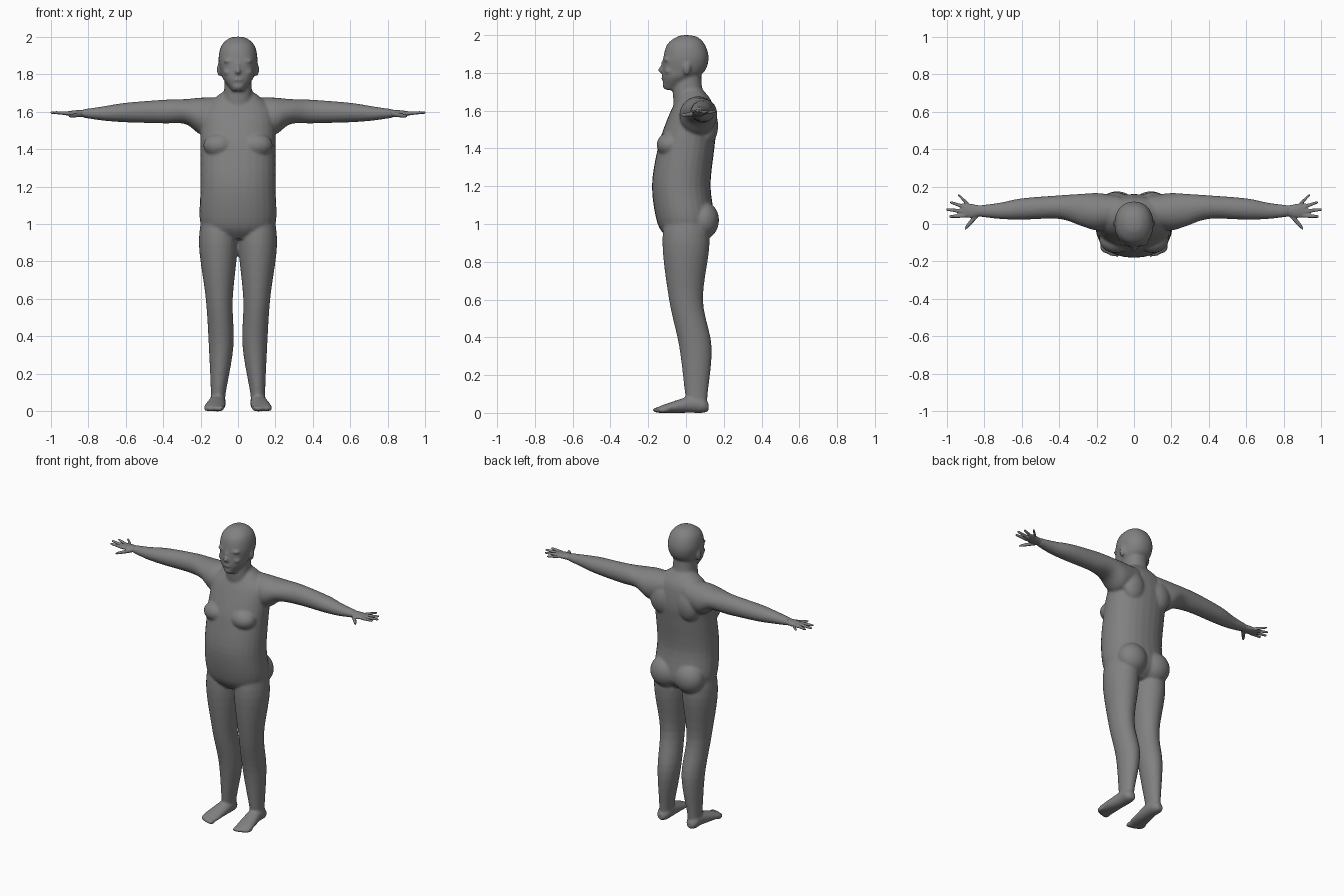
import bpy, bmesh, math
from mathutils import Matrix, Vector

cube = bpy.data.objects.get("Cube")
if cube:
    bpy.data.objects.remove(cube)

skin = bpy.data.materials.new("grey_clay")
skin.use_nodes = True
grey = (.22, .22, .22, 1)
skin.diffuse_color = grey
skin.node_tree.nodes["Principled BSDF"].inputs["Base Color"].default_value = grey


def spline(rows, steps=5):
    """Smooth curve through the section rows."""
    rows = [Vector(row) for row in rows]
    last = len(rows) - 1
    smooth_rows = []
    for i in range(last):
        start, end = rows[i], rows[i + 1]
        start_slope = (end - rows[max(i - 1, 0)]) / 2
        end_slope = (rows[min(i + 2, last)] - start) / 2
        for step in range(steps):
            t = step / steps
            ease = t * t * (3 - 2 * t)
            smooth_rows.append(start.lerp(end, ease)
                               + start_slope * t * (1 - t) ** 2
                               - end_slope * t * t * (1 - t))
    return smooth_rows + [rows[last]]


def loft(bm, axis, rows, side=1, power=2, sides=28):
    """Rows hold the position on the axis, two centre values and two radii."""
    first, second = [i for i in range(3) if i != axis]
    rings = []
    for position, first_centre, second_centre, first_radius, second_radius in spline(rows):
        ring = []
        for k in range(sides):
            angle = math.tau * k / sides
            across, along = [math.copysign(abs(wave) ** (2 / power), wave)
                             for wave in (math.cos(angle), math.sin(angle))]
            point = Vector()
            point[axis] = position
            point[first] = first_centre + first_radius * across
            point[second] = second_centre + second_radius * along
            point.x *= side
            ring.append(bm.verts.new(point))
        rings.append(ring)
    for lower, upper in zip(rings, rings[1:]):
        for k in range(sides):
            n = (k + 1) % sides
            bm.faces.new((lower[k], lower[n], upper[n], upper[k]))
    bm.faces.new(rings[0])
    bm.faces.new(rings[-1])


def trunk(bm, rows):
    """Upright centred loft; rows hold height, front, back and half width."""
    loft(bm, 2, [(height, 0, (front + back) / 2, half_width, (back - front) / 2)
                 for height, front, back, half_width in rows], power=2.2)


def ball(bm, centre, radii, side=1):
    x, y, z = centre
    matrix = Matrix.Translation((x * side, y, z)) @ Matrix.Diagonal((*radii, 1))
    bmesh.ops.create_uvsphere(bm, u_segments=24, v_segments=16, radius=1, matrix=matrix)


def finish(bm, name, voxel_size, smoothing):
    """Fuse the overlapping volumes into one smooth skin."""
    bmesh.ops.recalc_face_normals(bm, faces=bm.faces)
    mesh = bpy.data.meshes.new(name)
    bm.to_mesh(mesh)
    bm.free()
    mesh.materials.append(skin)
    obj = bpy.data.objects.new(name, mesh)
    bpy.context.collection.objects.link(obj)
    bpy.ops.object.select_all(action="DESELECT")
    obj.select_set(True)
    bpy.context.view_layer.objects.active = obj
    fuse = obj.modifiers.new("fuse", "REMESH")
    fuse.mode = "VOXEL"
    fuse.voxel_size = voxel_size
    soften = obj.modifiers.new("soften", "SMOOTH")
    soften.iterations = smoothing
    for modifier in (fuse, soften):
        bpy.ops.object.modifier_apply(modifier=modifier.name)
    bpy.ops.object.shade_smooth()


body = bmesh.new()

# Torso and neck
trunk(body, [
    (.92, -.09, .08, .12), (1, -.15, .15, .2), (1.2, -.18, .13, .2), (1.4, -.15, .15, .2),
    (1.5, -.12, .16, .2), (1.6, -.08, .15, .19), (1.66, -.05, .13, .14), (1.72, -.02, .08, .06)])
trunk(body, [(1.6, -.06, .14, .09), (1.7, -.07, .09, .075), (1.8, -.06, .08, .07)])

# Head
trunk(body, [
    (1.71, -.11, -.05, .03), (1.77, -.125, .04, .077), (1.81, -.125, .1, .092),
    (1.88, -.12, .12, .104), (1.95, -.1, .1, .09), (1.99, -.05, .06, .05), (2, -.01, .01, .01)])

# Nose, lips and chin
ball(body, (0, -.12, 1.815), (.017, .03, .018))
ball(body, (0, -.11, 1.84), (.011, .025, .035))
ball(body, (0, -.115, 1.77), (.03, .016, .01))
ball(body, (0, -.105, 1.735), (.03, .02, .02))

for side in (1, -1):
    # Brow, cheek and ear
    ball(body, (.04, -.1, 1.87), (.04, .02, .01), side)
    ball(body, (.05, -.085, 1.81), (.03, .03, .02), side)
    ball(body, (.1, .005, 1.825), (.013, .02, .036), side)

    # Chest, shoulder blade and buttock
    ball(body, (.1, -.085, 1.42), (.085, .07, .065), side)
    ball(body, (.1, .115, 1.52), (.08, .055, .1), side)
    ball(body, (.09, .09, 1.02), (.1, .085, .1), side)

    # Leg from ankle to hip
    loft(body, 2, [
        (.03, .11, .06, .04, .05), (.1, .105, .055, .04, .06), (.35, .09, .05, .066, .086),
        (.6, .1, 0, .072, .09), (.9, .105, 0, .104, .125), (1.1, .1, 0, .08, .1)], side)

    # Foot from heel to ball
    loft(body, 1, [
        (.12, .11, .03, .02, .02), (.09, .11, .04, .04, .04), (.03, .11, .045, .045, .045),
        (-.1, .125, .025, .055, .025), (-.15, .125, .015, .05, .015)], side)
    for toe in range(5):
        ball(body, (.09 + toe * .02, -.15 + toe * toe * .002, .015),
             (.015 - toe * .001, .028, .015), side)

    # Arm from shoulder to wrist
    loft(body, 0, [
        (.08, .07, 1.59, .08, .085), (.19, .065, 1.575, .1, .1), (.28, .075, 1.6, .086, .067),
        (.4, .09, 1.6, .063, .063), (.6, .08, 1.595, .057, .052),
        (.72, .07, 1.59, .043, .038), (.83, .07, 1.59, .03, .022)], side)

finish(body, "body", .008, 5)

# Hands with spread fingers
for side, name in ((1, "left_hand"), (-1, "right_hand")):
    hand = bmesh.new()
    loft(hand, 0, [(.79, .07, 1.59, .03, .022), (.83, .07, 1.59, .03, .02),
                   (.87, .07, 1.59, .038, .017), (.92, .075, 1.59, .035, .01)], side)
    for finger, tip in enumerate((.985, 1, .98, .94)):
        root = .9 - finger * .005
        root_y, tip_y = .045 + finger * .02, .04 + finger * .037
        loft(hand, 0, [(root, root_y, 1.59, .012, .011),
                       (tip - .006, tip_y, 1.595, .008, .007),
                       (tip, tip_y, 1.595, .003, .003)], side, sides=12)
    # Thumb
    loft(hand, 0, [(.835, .05, 1.585, .018, .014), (.89, -.01, 1.577, .014, .009),
                   (.904, -.03, 1.576, .004, .004)], side, sides=12)
    finish(hand, name, .0045, 2)
